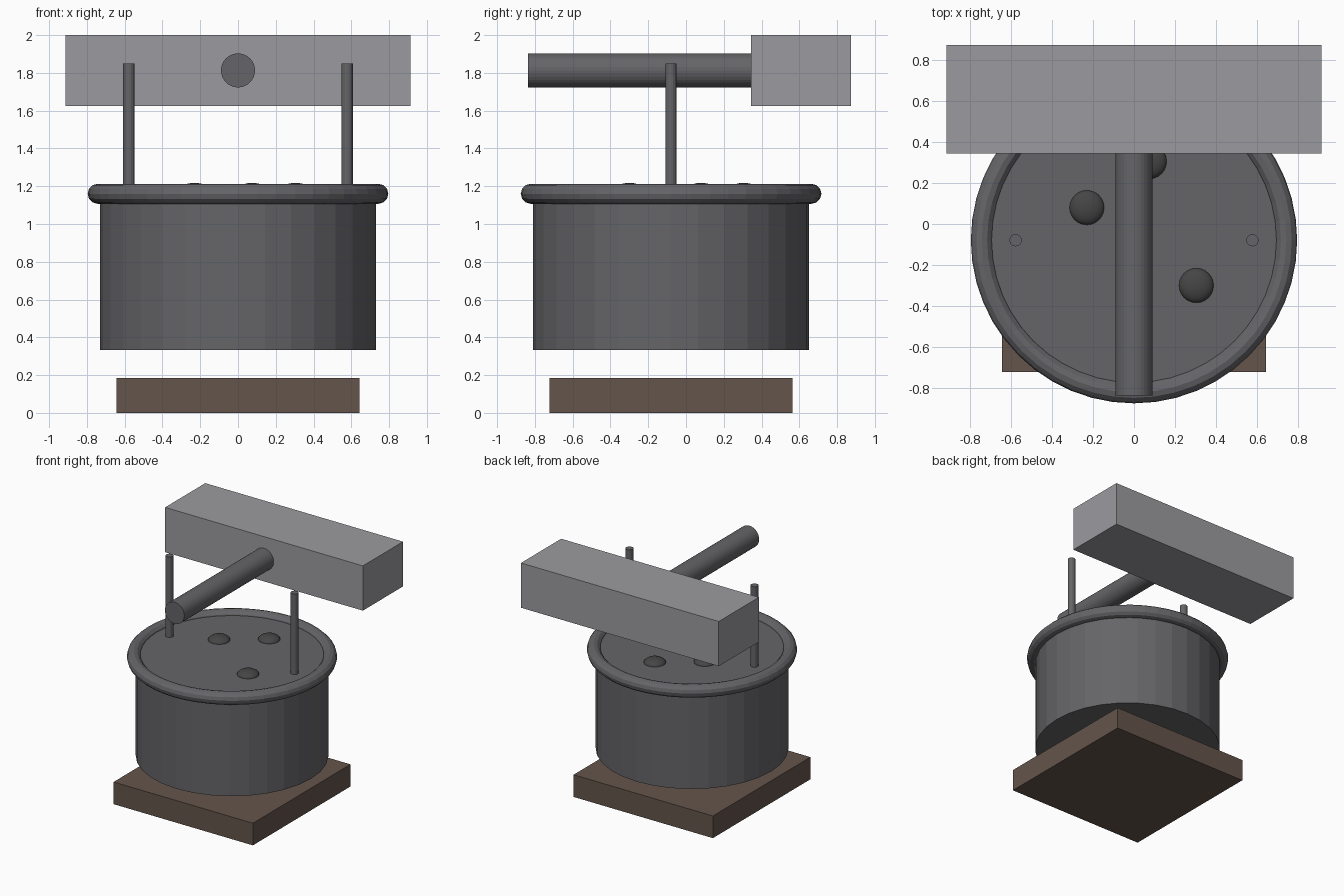
import bpy
from math import radians

if "Cube" in bpy.data.objects:
    bpy.data.objects.remove(bpy.data.objects["Cube"])

CY = -0.079  # centre line of the drum and base


def material(name, rgb):
    m = bpy.data.materials.new(name)
    m.diffuse_color = (*rgb, 1)
    m.use_nodes = True
    m.node_tree.nodes["Principled BSDF"].inputs["Base Color"].default_value = m.diffuse_color
    return m


iron = material("dark_iron", (0.13, 0.13, 0.14))
black = material("black_iron", (0.06, 0.06, 0.06))
wood = material("brown_wood", (0.13, 0.09, 0.07))
steel = material("light_steel", (0.33, 0.33, 0.35))


def finish(name, mat):
    ob = bpy.context.object
    ob.name = name
    ob.data.materials.append(mat)
    return ob


def box(name, lo, hi, mat):
    bpy.ops.mesh.primitive_cube_add(size=1, location=[(a + b) / 2 for a, b in zip(lo, hi)])
    ob = finish(name, mat)
    ob.scale = [b - a for a, b in zip(lo, hi)]


def cylinder(name, radius, length, loc, mat, sides=32, rot=(0, 0, 0)):
    bpy.ops.mesh.primitive_cylinder_add(vertices=sides, radius=radius, depth=length,
                                        location=loc, rotation=rot)
    finish(name, mat)


# Square base plate under the floating drum
box("base", (-0.644, CY - 0.644, 0), (0.644, CY + 0.644, 0.185), wood)

# Drum with closed top and rounded rim
cylinder("drum", 0.73, 0.845, (0, CY, 0.3325 + 0.845 / 2), iron)
bpy.ops.mesh.primitive_torus_add(major_segments=48, minor_segments=12, major_radius=0.743,
                                 minor_radius=0.053, location=(0, CY, 1.16))
finish("rim", iron)

# Flattened domes on the lid
for i, (x, y) in enumerate([(-0.23, 0.08), (0.304, -0.3), (0.075, 0.305)]):
    bpy.ops.mesh.primitive_uv_sphere_add(segments=24, ring_count=12, radius=0.085,
                                         location=(x, y, 1.175))
    finish(f"lid_dome_{i + 1}", black).scale.z = 0.5
    bpy.ops.object.shade_smooth_by_angle()

# Two upright posts
for side, x in (("left", -0.578), ("right", 0.578)):
    cylinder(f"{side}_post", 0.03, 0.70, (x, CY, 1.50), iron, 16)

# Hammer-like bar and block above
cylinder("handle", 0.09, 1.185, (0, -0.2445, 1.813), iron, 32, (radians(90), 0, 0))
box("head_block", (-0.914, 0.343, 1.626), (0.914, 0.873, 2.0), steel)
